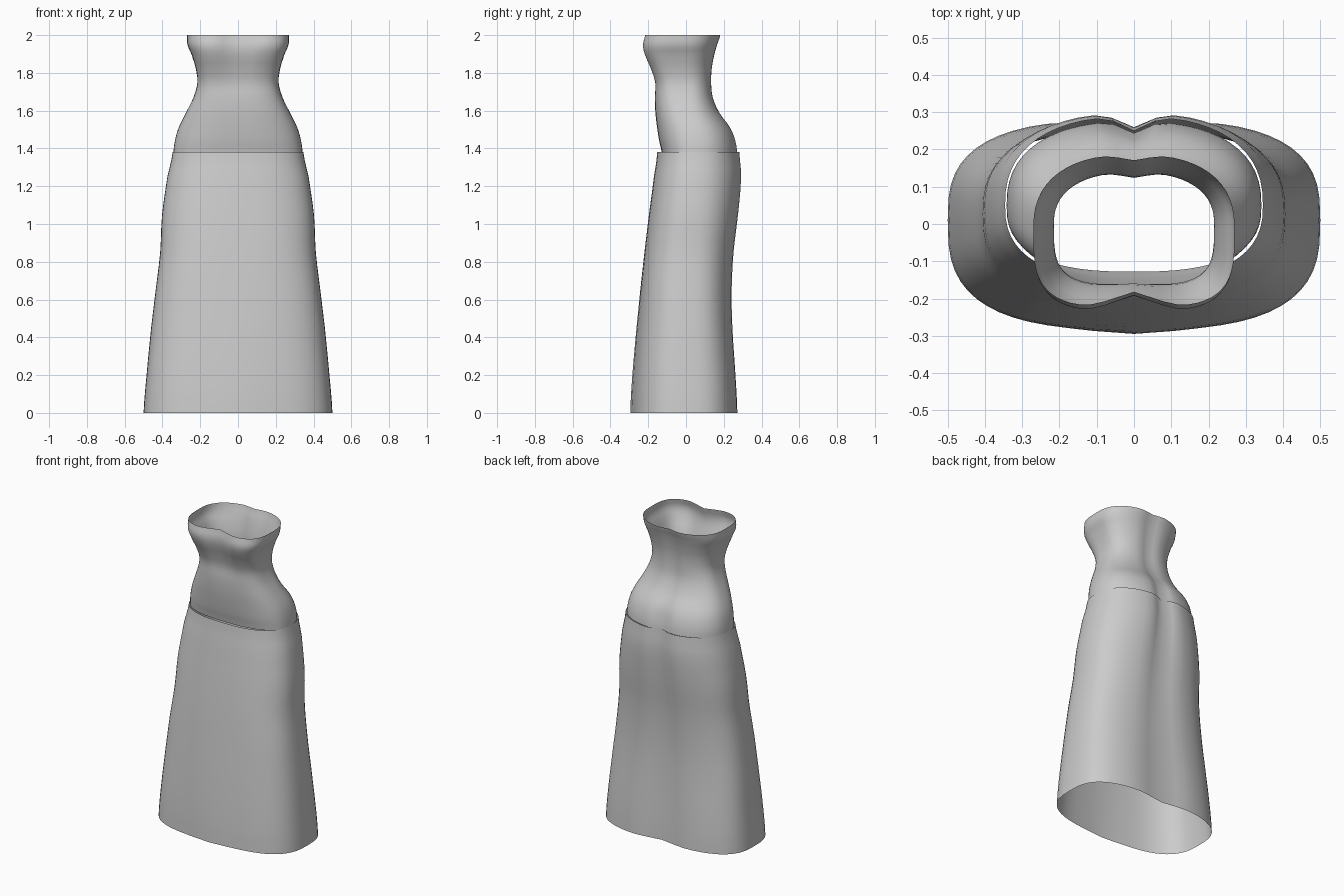
import bpy, bmesh, math

cloth = bpy.data.materials.new("grey cloth")
cloth.diffuse_color = (0.6, 0.6, 0.6, 1)

SEGS = 56


def catmull(p0, p1, p2, p3, t):
    return [0.5 * (2 * b + (c - a) * t + (2 * a - 5 * b + 4 * c - d) * t * t
                   + (3 * b - a - 3 * c + d) * t ** 3)
            for a, b, c, d in zip(p0, p1, p2, p3)]


def ring(row):
    """Superellipse cross-section with soft centre folds front and back."""
    z, w, yc, yf, yb, nf, nb, cf, sf, cb, sb = row
    pts = []
    for i in range(SEGS):
        a = 2 * math.pi * i / SEGS
        c, s = math.cos(a), math.sin(a)
        n, depth = (nb, yb - yc) if s >= 0 else (nf, yc - yf)
        x = w * math.copysign(abs(c) ** (2 / n), c)
        y = yc + depth * math.copysign(abs(s) ** (2 / n), s)
        if s > 0:
            y -= cb * math.exp(-(x / sb) ** 2) * s
        else:
            y -= cf * math.exp(-(x / sf) ** 2) * s
        pts.append((x, y, z))
    return pts


def loft(name, rows, sub=3):
    """Open shell through smoothly interpolated rings."""
    full = []
    for i in range(len(rows) - 1):
        p0, p3 = rows[max(i - 1, 0)], rows[min(i + 2, len(rows) - 1)]
        for k in range(sub):
            row = catmull(p0, rows[i], rows[i + 1], p3, k / sub)
            row[0] = rows[i][0] + (rows[i + 1][0] - rows[i][0]) * k / sub
            full.append(row)
    full.append(rows[-1])
    bm = bmesh.new()
    loops = [[bm.verts.new(p) for p in ring(r)] for r in full]
    for lo, hi in zip(loops, loops[1:]):
        for i in range(SEGS):
            j = (i + 1) % SEGS
            bm.faces.new((lo[i], lo[j], hi[j], hi[i]))
    for f in bm.faces:
        f.smooth = True
    me = bpy.data.meshes.new(name)
    bm.to_mesh(me)
    bm.free()
    me.materials.append(cloth)
    ob = bpy.data.objects.new(name, me)
    bpy.context.collection.objects.link(ob)
    return ob


# columns: z, half width, centre y, front y, back y, front power, back power,
#          front fold depth and width, back fold depth and width
loft("skirt", [
    (0.00, .500, .01, -.283, .280, 2.9, 2.9, -.012, .12, .030, .12),
    (0.20, .484, .01, -.274, .270, 2.9, 2.9, -.010, .12, .030, .12),
    (0.45, .460, .01, -.256, .252, 2.8, 2.8, -.006, .12, .025, .10),
    (0.65, .436, .01, -.238, .248, 2.8, 2.7, -.004, .12, .025, .09),
    (0.85, .412, .02, -.220, .258, 2.7, 2.6, 0, .12, .027, .08),
    (1.05, .402, .03, -.196, .282, 2.6, 2.5, 0, .12, .032, .07),
    (1.25, .374, .04, -.170, .298, 2.5, 2.4, 0, .12, .038, .055),
    (1.38, .346, .05, -.152, .288, 2.5, 2.4, 0, .12, .038, .05),
])

loft("bodice", [
    (1.375, .342, .05, -.128, .276, 2.6, 2.4, 0, .10, .032, .045),
    (1.44, .334, .05, -.142, .266, 2.6, 2.4, 0, .10, .034, .045),
    (1.51, .314, .04, -.153, .238, 2.6, 2.4, 0, .10, .026, .045),
    (1.59, .275, .02, -.162, .180, 2.8, 2.4, 0, .10, .016, .045),
    (1.67, .236, .01, -.165, .146, 3.2, 2.4, 0, .10, .014, .045),
    (1.75, .215, .00, -.168, .138, 3.6, 2.4, .008, .09, .014, .045),
    (1.83, .225, -.01, -.195, .142, 3.8, 2.4, .020, .08, .014, .045),
    (1.90, .247, -.01, -.226, .156, 3.8, 2.4, .035, .08, .015, .05),
    (1.95, .268, -.01, -.236, .170, 3.6, 2.4, .045, .08, .016, .05),
    (2.00, .270, -.01, -.224, .187, 3.6, 2.4, .042, .08, .016, .05),
])
